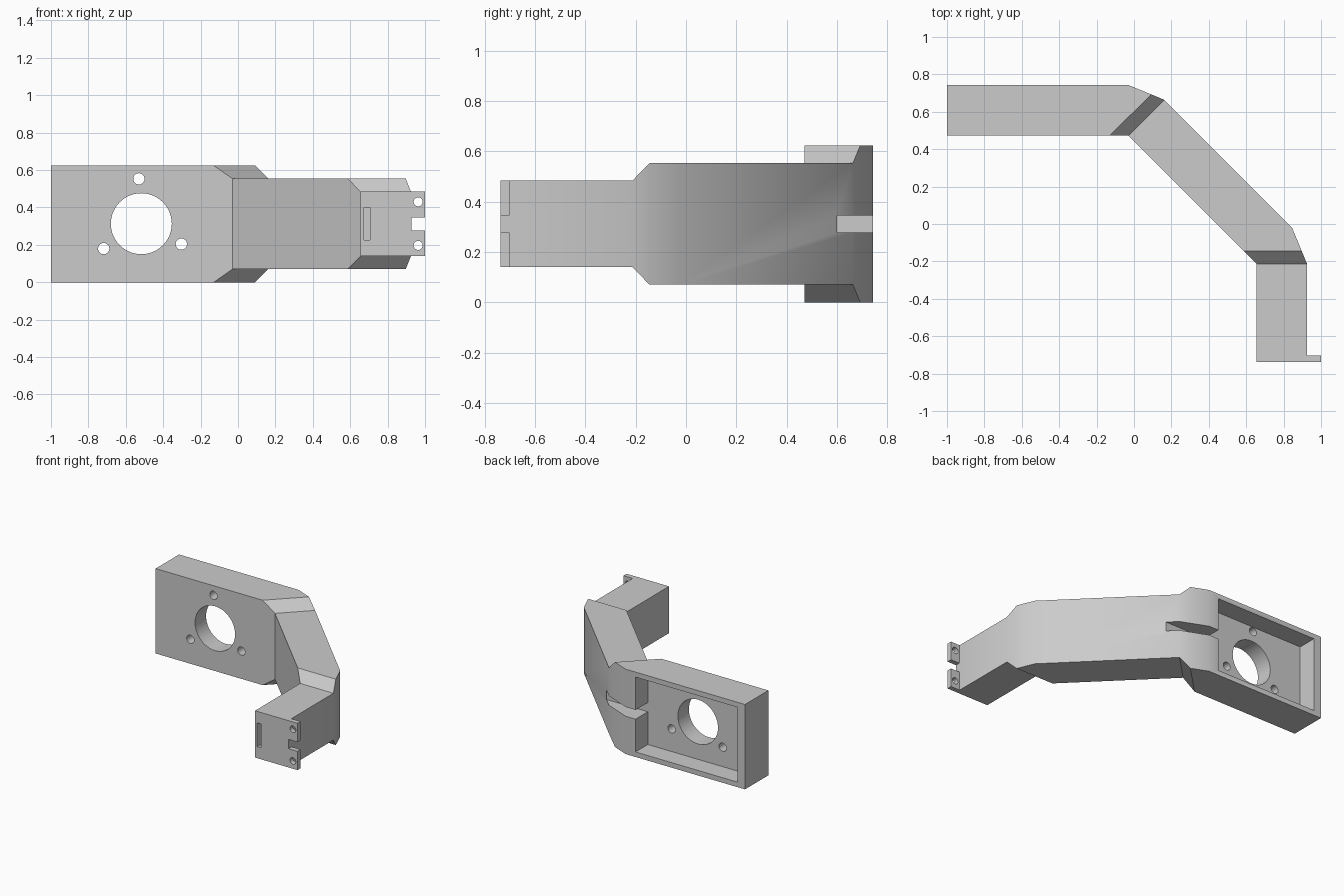
import bpy, bmesh, math
from mathutils import Matrix, Vector

cube = bpy.data.objects.get("Cube")
if cube:
    bpy.data.objects.remove(cube, do_unlink=True)

grey = bpy.data.materials.new("light_grey")
grey.use_nodes = True
colour = (0.6, 0.6, 0.6, 1)
grey.diffuse_color = colour
grey.node_tree.nodes["Principled BSDF"].inputs["Base Color"].default_value = colour


def make_object(name, bm):
    bmesh.ops.recalc_face_normals(bm, faces=bm.faces)
    mesh = bpy.data.meshes.new(name)
    bm.to_mesh(mesh)
    bm.free()
    mesh.materials.append(grey)
    obj = bpy.data.objects.new(name, mesh)
    bpy.context.collection.objects.link(obj)
    return obj


def box(name, low, high):
    low, high = Vector(low), Vector(high)
    bm = bmesh.new()
    size = Matrix.Diagonal((*(high - low), 1))
    bmesh.ops.create_cube(bm, size=1, matrix=Matrix.Translation((low + high) / 2) @ size)
    return make_object(name, bm)


def hole(name, x, y, z, radius, depth=0.6):
    # Round cutter running front to back
    bm = bmesh.new()
    place = Matrix.Translation((x, y, z)) @ Matrix.Rotation(math.pi / 2, 4, "X")
    bmesh.ops.create_cone(bm, cap_ends=True, segments=48, radius1=radius,
                          radius2=radius, depth=depth, matrix=place)
    return make_object(name, bm)


def combine(target, tool, operation):
    tool.hide_render = True
    mod = target.modifiers.new(tool.name, "BOOLEAN")
    mod.operation, mod.object, mod.solver = operation, tool, "EXACT"
    bpy.context.view_layer.objects.active = target
    bpy.ops.object.modifier_apply(modifier=mod.name)
    bpy.data.objects.remove(tool, do_unlink=True)


# Bent arm: inner point, outer point, and inset from the full height
HEIGHT = 0.624
sections = [
    ((-1, 0.472), (-1, 0.743), 0),
    ((-0.3, 0.472), (-0.03, 0.743), 0),
    ((-0.13, 0.472), (0.092, 0.693), 0),
    ((-0.03, 0.472), (0.162, 0.664), 0.07),
    ((0.53, -0.088), (0.845, -0.02), 0.07),
    ((0.587, -0.145), (0.897, -0.145), 0.07),
    ((0.655, -0.213), (0.925, -0.213), 0.14),
    ((0.655, -0.738), (0.925, -0.738), 0.14),
]
bm = bmesh.new()
rings = []
for inner, outer, inset in sections:
    rings.append([bm.verts.new((*p, z)) for p, z in (
        (inner, inset), (outer, inset), (outer, HEIGHT - inset), (inner, HEIGHT - inset))])
for a, b in zip(rings, rings[1:]):
    for i in range(4):
        j = (i + 1) % 4
        bm.faces.new((a[i], a[j], b[j], b[i]))
bm.faces.new(rings[0])
bm.faces.new(rings[-1])
# Merge coplanar panels into clean flat faces
bmesh.ops.dissolve_limit(bm, angle_limit=0.01, verts=bm.verts, edges=bm.edges)
bracket = make_object("bent_bracket", bm)

# Mounting tab on the front end
combine(bracket, box("tab", (0.85, -0.738, 0.14), (1, -0.702, HEIGHT - 0.14)), "UNION")

cutters = [
    # Back pocket and the cable groove leading out of it
    box("pocket", (-0.94, 0.6, 0.037), (-0.11, 0.9, HEIGHT - 0.037)),
    box("groove", (-0.2, 0.6, 0.278), (0.4, 0.9, 0.346)),
    # Tab notch and front slot
    box("notch", (0.927, -0.8, 0.278), (1.1, -0.65, 0.346)),
    box("slot", (0.673, -0.8, 0.225), (0.705, -0.64, 0.4)),
    hole("main_hole", -0.517, 0.55, 0.313, 0.163),
]
cutters += [hole("screw_hole", x, 0.55, z, 0.03)
            for x, z in ((-0.53, 0.553), (-0.718, 0.18), (-0.303, 0.204))]
cutters += [hole("tab_hole", 0.963, -0.72, z, 0.024, 0.12) for z in (0.197, 0.43)]
for cutter in cutters:
    combine(bracket, cutter, "DIFFERENCE")

bpy.ops.object.select_all(action="DESELECT")
bracket.select_set(True)
bpy.context.view_layer.objects.active = bracket
bpy.ops.object.shade_smooth_by_angle(angle=math.radians(30))
